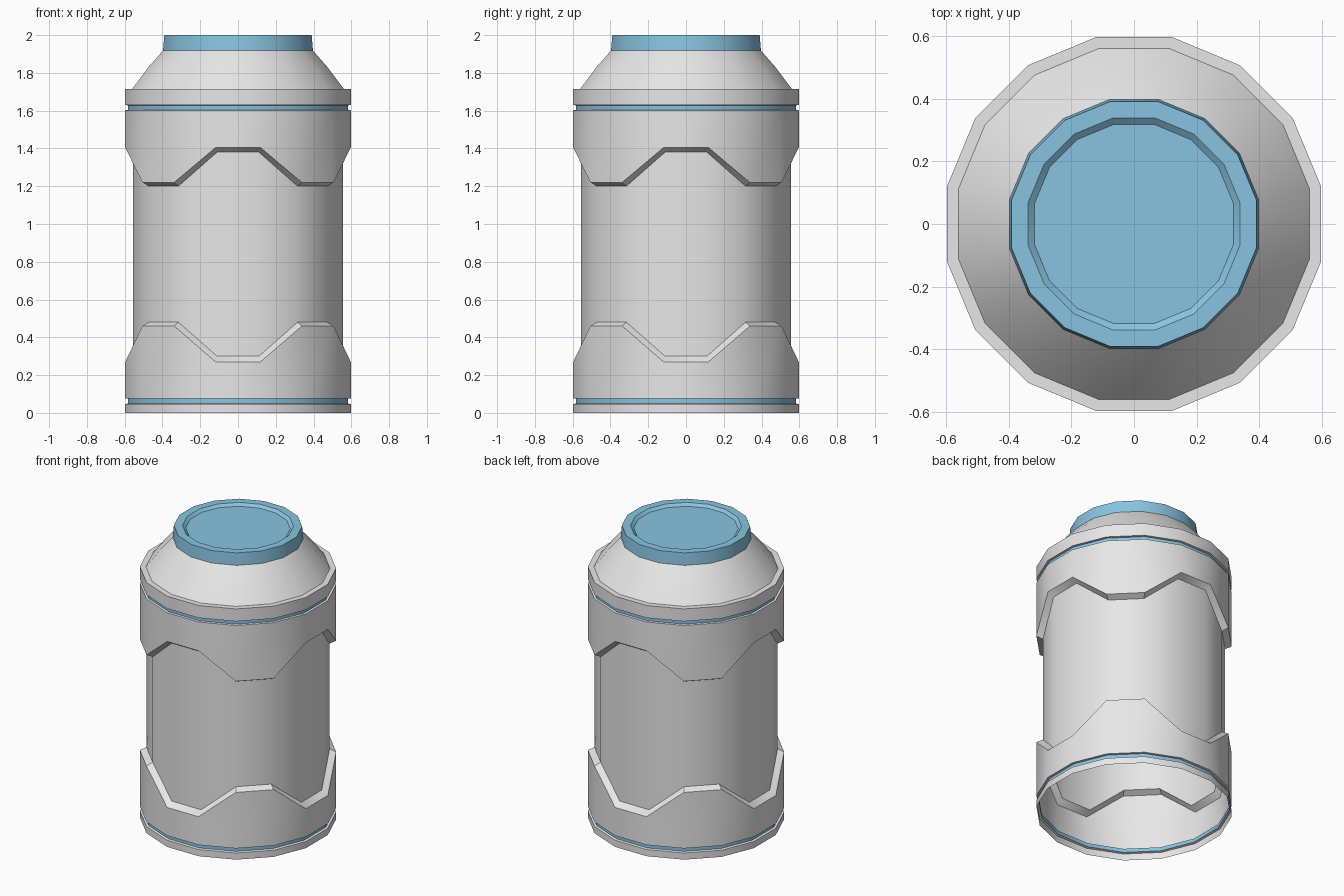
import bpy, bmesh, math

if "Cube" in bpy.data.objects:
    bpy.data.objects.remove(bpy.data.objects["Cube"])

N = 16
K = 1 / math.cos(math.pi / N)      # flat radius -> corner radius


def material(name, rgb):
    m = bpy.data.materials.new(name)
    m.diffuse_color = (*rgb, 1)
    m.use_nodes = True
    m.node_tree.nodes["Principled BSDF"].inputs["Base Color"].default_value = m.diffuse_color
    return m


GREY = material("light grey", (0.8, 0.8, 0.8))
BLUE = material("sky blue", (0.25, 0.55, 0.75))


def zigzag(valley, peak):
    """Height per corner: flat valley facing each axis, flat peak on each diagonal."""
    return lambda i: valley if i % 4 in (0, 3) else peak


def shell(name, rings, mat, cap=False):
    """Sheet through 16-sided rings (flat radius, height or height rule)."""
    bm = bmesh.new()
    loops = []
    for r, z in rings:
        loop = []
        for i in range(N):
            a = (i + 0.5) * 2 * math.pi / N
            h = z(i) if callable(z) else z
            loop.append(bm.verts.new((r * K * math.cos(a), r * K * math.sin(a), h)))
        loops.append(loop)
    for lo, hi in zip(loops, loops[1:]):
        for i in range(N):
            j = (i + 1) % N
            bm.faces.new((lo[i], lo[j], hi[j], hi[i]))
    if cap:
        bm.faces.new(loops[-1])
    me = bpy.data.meshes.new(name)
    bm.to_mesh(me)
    bm.free()
    me.materials.append(mat)
    me.shade_smooth()
    me.set_sharp_from_angle(angle=math.radians(30))
    ob = bpy.data.objects.new(name, me)
    bpy.context.collection.objects.link(ob)
    return ob


R, B, G = 0.597, 0.557, 0.583      # sleeve, body and groove radii

low_out, low_in = zigzag(0.27, 0.46), zigzag(0.30, 0.48)
up_out, up_in = zigzag(1.405, 1.22), zigzag(1.38, 1.20)

# Bottom rim (open underneath) and blue groove
shell("bottom_rim", [(R, 0), (R, 0.046), (G, 0.05)], GREY)
shell("bottom_band", [(G, 0.05), (G, 0.075)], BLUE)

# Lower sleeve, body and upper sleeve with zigzag lips
shell("lower_sleeve", [(G, 0.075), (R, 0.077), (R, low_out), (B, low_in)], GREY)
shell("body", [(B, low_in), (B, up_in)], GREY)
shell("upper_sleeve", [(B, up_in), (R, up_out), (R, 1.602), (G, 1.604)], GREY)

# Upper groove, rim and sloping shoulder
shell("top_band", [(G, 1.604), (G, 1.628)], BLUE)
shell("top_rim", [(G, 1.628), (R, 1.63), (R, 1.715), (0.56, 1.715)], GREY)
shell("shoulder", [(0.56, 1.715), (0.47, 1.835), (0.397, 1.918)], GREY)

# Blue lid with a shallow recess
shell("lid", [(0.397, 1.918), (0.39, 2.0), (0.338, 2.0), (0.318, 1.983)], BLUE, cap=True)
